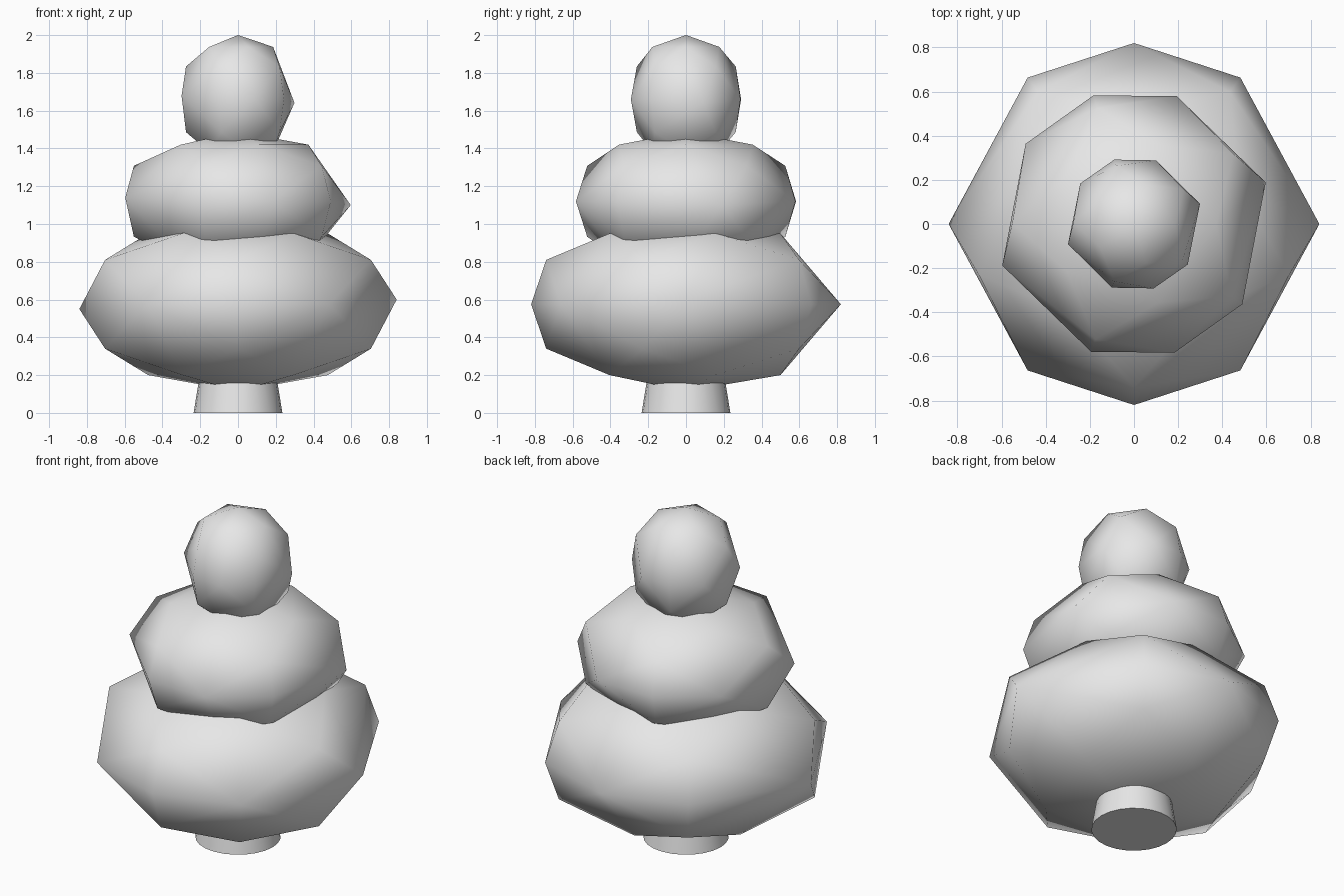
import bpy, bmesh
from math import radians, cos, sin
from mathutils import Matrix

if "Cube" in bpy.data.objects:
    bpy.data.objects.remove(bpy.data.objects["Cube"], do_unlink=True)

grey = bpy.data.materials.new("light_grey")
grey.use_nodes = True
colour = (0.8, 0.8, 0.8, 1)
grey.diffuse_color = colour
grey.node_tree.nodes["Principled BSDF"].inputs["Base Color"].default_value = colour


def add_object(name, bm):
    mesh = bpy.data.meshes.new(name)
    bm.to_mesh(mesh)
    bm.free()
    mesh.materials.append(grey)
    obj = bpy.data.objects.new(name, mesh)
    bpy.context.collection.objects.link(obj)
    return obj


def polar(radius, degrees, z):
    a = radians(degrees)
    return (radius * cos(a), radius * sin(a), z)


def faceted_clump(name, width, height, z, turn):
    """Rounded low-poly foliage: rings of points wrapped in a convex hull."""
    points = [(0, 0, -0.46), (0, 0, 0.46)]
    # Equator with one pointed tip on either side
    points += [polar(0.82, a, 0) for a in (54, 90, 126, 234, 270, 306)]
    points += [polar(0.84, 0, 0.025), polar(0.84, 180, -0.025)]
    # Shoulder and cap rings, mirrored above and below
    for side in (-1, 1):
        for i in range(5):
            points.append(polar(0.74, 72 * i - 90, side * 0.235))
            points.append(polar(0.5, 72 * i - 54, side * 0.375))
    bm = bmesh.new()
    for p in points:
        bm.verts.new(p)
    bmesh.ops.convex_hull(bm, input=bm.verts[:])
    bmesh.ops.recalc_face_normals(bm, faces=bm.faces[:])
    place = (Matrix.Translation((0, 0, z))
             @ Matrix.Rotation(radians(turn), 4, "Z")
             @ Matrix.Diagonal((width, width, height, 1)))
    bm.transform(place)
    for face in bm.faces:
        face.smooth = True
    return add_object(name, bm)


# Foliage, from the ground up
faceted_clump("lower_foliage", 1, 1, 0.575, 0)
faceted_clump("middle_foliage", 0.745, 0.8, 1.12, 197.5)
faceted_clump("top_foliage", 0.372, 0.74, 1.66, 197)

# Tapered trunk
bm = bmesh.new()
bmesh.ops.create_cone(bm, cap_ends=True, segments=24, radius1=0.235,
                      radius2=0.17, depth=0.4,
                      matrix=Matrix.Translation((0, 0, 0.2)))
trunk = add_object("trunk", bm)
bpy.ops.object.select_all(action="DESELECT")
trunk.select_set(True)
bpy.context.view_layer.objects.active = trunk
bpy.ops.object.shade_smooth_by_angle(angle=radians(40))
